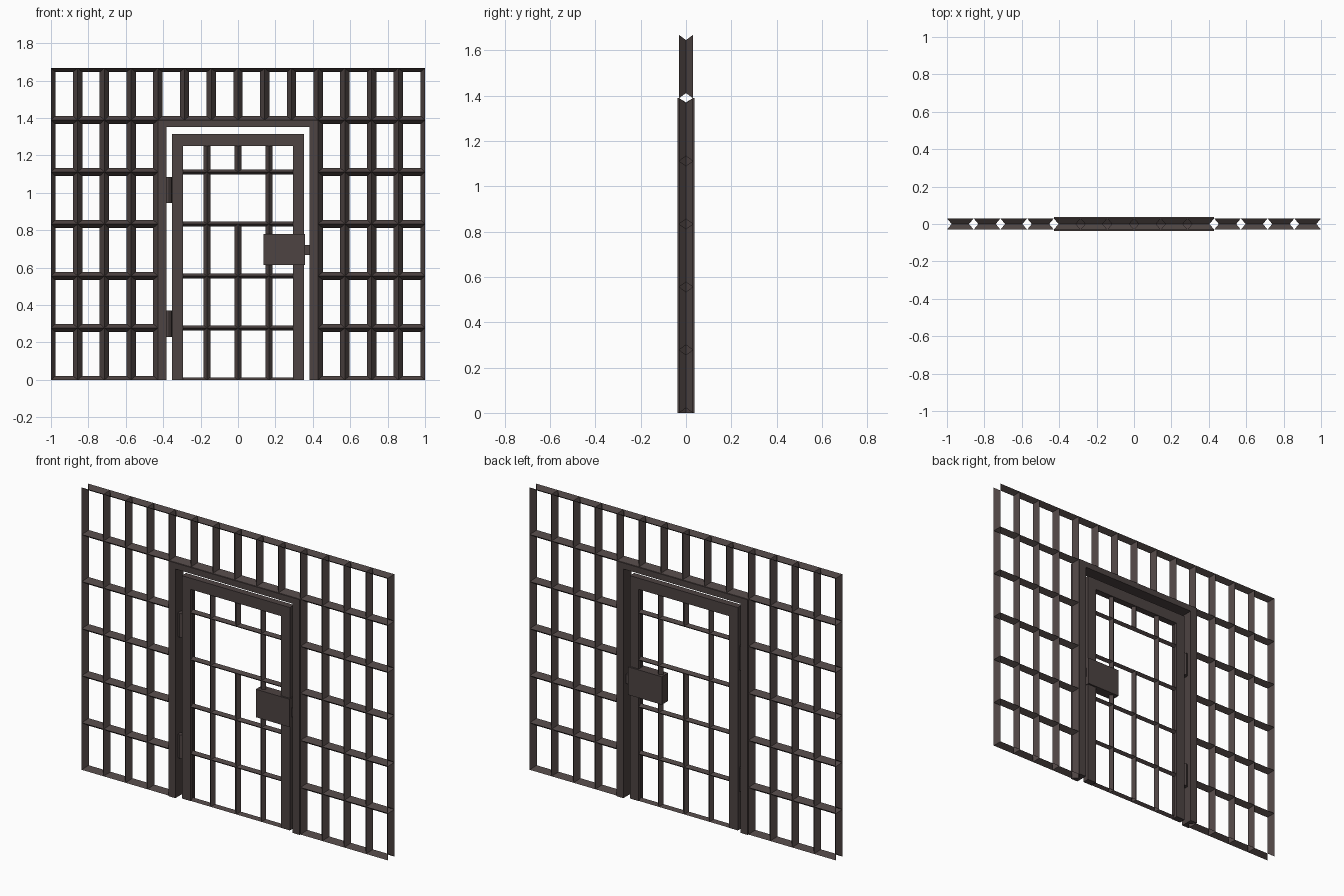
import bpy, bmesh

if "Cube" in bpy.data.objects:
    bpy.data.objects.remove(bpy.data.objects["Cube"])

iron = bpy.data.materials.new("dark iron")
iron.diffuse_color = (0.074, 0.056, 0.054, 1)
iron.use_nodes = True
iron.node_tree.nodes["Principled BSDF"].inputs["Base Color"].default_value = iron.diffuse_color


def finish(name, bm, recalc=True):
    if recalc:
        bmesh.ops.recalc_face_normals(bm, faces=bm.faces[:])
    me = bpy.data.meshes.new(name)
    bm.to_mesh(me)
    bm.free()
    me.materials.append(iron)
    ob = bpy.data.objects.new(name, me)
    bpy.context.collection.objects.link(ob)
    return ob


def cell(bm, x0, x1, z0, z1, bx, bz, d):
    """Bevelled rim of one opening; neighbouring rims form diamond bars."""
    outer = [(x0, z0), (x1, z0), (x1, z1), (x0, z1)]
    inner = [(x0 + bx, z0 + bz), (x1 - bx, z0 + bz),
             (x1 - bx, z1 - bz), (x0 + bx, z1 - bz)]
    mid = [bm.verts.new((x, 0, z)) for x, z in inner]
    for y in (-d, d):
        rim = [bm.verts.new((x, y, z)) for x, z in outer]
        for i in range(4):
            j = (i + 1) % 4
            f = [rim[i], rim[j], mid[j], mid[i]]
            bm.faces.new(f if y < 0 else f[::-1])


def arch(name, half, top, tx, tz, profile):
    """Sweep a (depth fraction, y) profile along a mitred door arch."""
    bm = bmesh.new()
    rings = []
    for side, high in ((-1, 0), (-1, 1), (1, 1), (1, 0)):
        rings.append([bm.verts.new((side * (half - t * tx), y, high * (top - t * tz)))
                      for t, y in profile])
    n = len(profile)
    for a, b in zip(rings, rings[1:]):
        for i in range(n):
            j = (i + 1) % n
            bm.faces.new((a[i], a[j], b[j], b[i]))
    bm.faces.new(rings[0])
    bm.faces.new(rings[-1])
    return finish(name, bm)


def box(name, x0, x1, y0, y1, z0, z1):
    bm = bmesh.new()
    bmesh.ops.create_cube(bm, size=1)
    for v in bm.verts:
        v.co = ((x0 + x1) / 2 + v.co.x * (x1 - x0),
                (y0 + y1) / 2 + v.co.y * (y1 - y0),
                (z0 + z1) / 2 + v.co.z * (z1 - z0))
    return finish(name, bm)


# Wall of diamond bars, leaving out the cells of the doorway
W, H = 2 / 14, 1.667 / 6
bm = bmesh.new()
for c in range(14):
    for r in range(6):
        if 4 <= c <= 9 and r < 5:
            continue
        cell(bm, -1 + c * W, -1 + (c + 1) * W, r * H, (r + 1) * H, 0.025, 0.022, 0.03)
bmesh.ops.remove_doubles(bm, verts=bm.verts[:], dist=1e-4)
finish("wall_bars", bm, False)

# Fixed door frame with a grooved outer side
arch("door_frame", 3 * W, 5 * H, 0.045, 0.036,
     [(0.55, 0), (0, 0.03), (0, 0.037), (1, 0.037),
      (1, -0.037), (0, -0.037), (0, -0.03)])

# Door leaf surround
arch("door_surround", 0.353, 1.316, 0.058, 0.066,
     [(0, 0.02), (1, 0.02), (1, -0.02), (0, -0.02)])

# Door bars, with one wide viewing opening in the fourth row
bm = bmesh.new()
zs = [0, H, 2 * H, 3 * H, 4 * H, 1.264]
for r in range(5):
    xs = [-0.311, -0.166, 0.166, 0.311] if r == 3 else [-0.311, -0.166, 0, 0.166, 0.311]
    for a, b in zip(xs, xs[1:]):
        cell(bm, a, b, zs[r], zs[r + 1], 0.018, 0.014, 0.018)
bmesh.ops.remove_doubles(bm, verts=bm.verts[:], dist=1e-4)
finish("door_bars", bm, False)

# Hinges
for name, z in (("lower_hinge", 0.30), ("upper_hinge", 1.016)):
    bm = bmesh.new()
    bmesh.ops.create_cone(bm, cap_ends=True, segments=8, radius1=0.017,
                          radius2=0.017, depth=0.14)
    bmesh.ops.translate(bm, verts=bm.verts[:], vec=(-0.37, 0, z))
    finish(name, bm)

# Lock case and bolt
box("lock_case", 0.137, 0.357, -0.03, 0.03, 0.615, 0.78)
box("lock_bolt", 0.35, 0.39, -0.012, 0.012, 0.668, 0.722)
